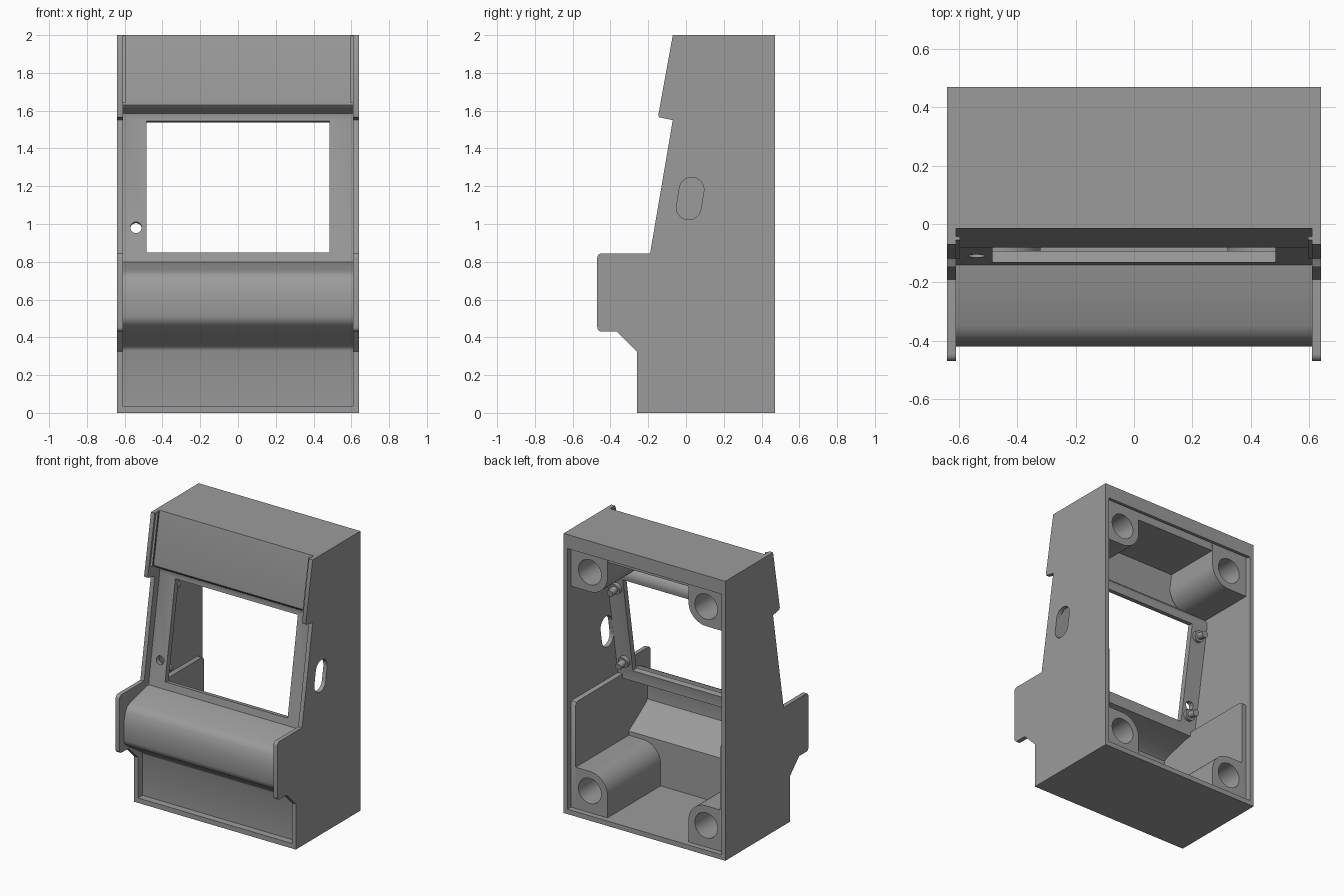
import bpy, bmesh, math
from mathutils import Matrix, Vector

if "Cube" in bpy.data.objects:
    bpy.data.objects.remove(bpy.data.objects["Cube"])

grey = bpy.data.materials.new("grey_plastic")
grey.diffuse_color = (0.33, 0.33, 0.33, 1)
grey.use_nodes = True
grey.node_tree.nodes["Principled BSDF"].inputs["Base Color"].default_value = grey.diffuse_color


def finish(name, bm):
    bmesh.ops.recalc_face_normals(bm, faces=bm.faces)
    me = bpy.data.meshes.new(name)
    bm.to_mesh(me)
    bm.free()
    me.materials.append(grey)
    ob = bpy.data.objects.new(name, me)
    bpy.context.collection.objects.link(ob)
    return ob


def prism(name, pts, a, b, axis="x"):
    """Extrude an outline: (y, z) along x, or (x, z) along y."""
    bm = bmesh.new()
    place = (lambda p, d: (d, p[0], p[1])) if axis == "x" else (lambda p, d: (p[0], d, p[1]))
    lo = [bm.verts.new(place(p, a)) for p in pts]
    hi = [bm.verts.new(place(p, b)) for p in pts]
    bm.faces.new(lo)
    bm.faces.new(hi[::-1])
    for i in range(len(pts)):
        j = (i + 1) % len(pts)
        bm.faces.new((lo[i], lo[j], hi[j], hi[i]))
    return finish(name, bm)


def rod(name, centre, direction, radius, length, n=32):
    bm = bmesh.new()
    rot = Vector(direction).to_track_quat("Z", "Y").to_matrix().to_4x4()
    bmesh.ops.create_cone(bm, cap_ends=True, segments=n, radius1=radius, radius2=radius,
                          depth=length, matrix=Matrix.Translation(centre) @ rot)
    return finish(name, bm)


def activate(ob):
    bpy.ops.object.select_all(action="DESELECT")
    ob.select_set(True)
    bpy.context.view_layer.objects.active = ob


def cut(ob, cutter):
    mod = ob.modifiers.new("cut", "BOOLEAN")
    mod.operation, mod.solver, mod.object = "DIFFERENCE", "EXACT", cutter
    activate(ob)
    bpy.ops.object.modifier_apply(modifier=mod.name)
    bpy.data.objects.remove(cutter)


def arc(cx, cy, r, a0, a1, n=8):
    return [(cx + r * math.cos(math.radians(a0 + (a1 - a0) * i / n)),
             cy + r * math.sin(math.radians(a0 + (a1 - a0) * i / n))) for i in range(n + 1)]


# Slope of the screen panel
tilt = math.atan2(0.127, 0.765)
back = Vector((0, math.cos(tilt), -math.sin(tilt)))


def screen_y(z):
    return -0.14 + (z - 0.8) * 0.166


# Side panels with the cabinet outline
side = ([(0.47, 0), (0.47, 2), (-0.07, 2), (-0.147, 1.575), (-0.143, 1.565), (-0.07, 1.55),
         (-0.19, 0.845)]
        + arc(-0.445, 0.82, 0.025, 90, 180, 5) + arc(-0.445, 0.455, 0.025, 180, 270, 5)
        + [(-0.365, 0.43), (-0.26, 0.325), (-0.26, 0)])
right_side = prism("right_side_panel", side, 0.61, 0.64)
prism("left_side_panel", side, -0.64, -0.61)

# Slanted slot in the right side
slot = arc(0, 0.048, 0.065, 0, 180, 12) + arc(0, -0.048, 0.065, 180, 360, 12)
c, s = math.cos(tilt), math.sin(tilt)
slot = [(0.022 + y * c + z * s, 1.135 - y * s + z * c) for y, z in slot]
cut(right_side, prism("slot_cutter", slot, 0.5, 0.7))

# Continuous front shell: marquee, screen, control panel, kick panel
outer = [(-0.015, 2), (-0.08, 1.645), (-0.08, 1.63), (-0.07, 1.617), (-0.03, 1.597),
         (-0.017, 1.585), (-0.013, 1.565), (-0.14, 0.80), (-0.165, 0.796), (-0.35, 0.75),
         (-0.38, 0.735), (-0.402, 0.705), (-0.42, 0.63), (-0.42, 0.51), (-0.413, 0.485),
         (-0.395, 0.465), (-0.23, 0.355), (-0.215, 0.343), (-0.21, 0.33), (-0.21, 0)]
inner = [(-0.17, 0), (-0.17, 0.36), (-0.365, 0.49), (-0.38, 0.51), (-0.38, 0.64),
         (-0.365, 0.69), (-0.345, 0.705), (-0.17, 0.755), (-0.10, 0.765), (-0.10, 0.80),
         (0.027, 1.56), (0.028, 1.585), (0.01, 1.615), (-0.03, 1.65), (0.03, 2)]
shell = prism("front_shell", outer + inner, -0.615, 0.615)

# Screen opening and round button hole, cut square to the slope
low, high = Vector((0, screen_y(0.85), 0.85)), Vector((0, screen_y(1.545), 1.545))
win = [low - back * 0.06, low + back * 0.1, high + back * 0.1, high - back * 0.06]
cut(shell, prism("window_cutter", [(p.y, p.z) for p in win], -0.485, 0.485))
cut(shell, rod("hole_cutter", (-0.54, screen_y(0.98) + 0.01, 0.98), back, 0.03, 0.2))

# Floor, and top with a groove for the back cover
prism("floor", [(-0.26, 0), (0.47, 0), (0.47, 0.035), (-0.26, 0.035)], -0.615, 0.615)
prism("top", [(0.02, 2), (0.47, 2), (0.47, 1.90), (0.448, 1.90), (0.448, 1.935),
              (0.425, 1.935), (0.425, 1.86), (-0.01, 1.86)], -0.615, 0.615)

liner = [(0.43, 0.02), (0.43, 0.775), (0.42, 0.79), (0.405, 0.795), (-0.11, 0.795),
         (-0.12, 0.78), (-0.35, 0.72), (-0.39, 0.64), (-0.39, 0.51), (-0.37, 0.475),
         (-0.19, 0.345), (-0.19, 0.02)]
rail = [(-0.043, 1.998), (-0.055, 1.998), (-0.12, 1.64), (-0.108, 1.64)]

for sx, label in ((1, "right"), (-1, "left")):
    # Inner lining of the lower side and the marquee rail
    prism(label + "_side_liner", liner, sx * 0.572, sx * 0.615)
    prism(label + "_marquee_rail", rail, sx * 0.595, sx * 0.615)

    # Corner bosses with blind holes
    for level, zc, z_wall, sz, front in (("lower", 0.19, 0.01, 1, -0.19),
                                         ("upper", 1.755, 1.94, -1, -0.01)):
        outline = [(0.615, z_wall), (0.615, zc + sz * 0.14)]
        outline += [(x, zc + sz * z) for x, z in arc(0.46, 0, 0.14, 90, 180, 12)]
        outline.append((0.32, z_wall))
        boss = prism(f"{label}_{level}_boss", [(sx * x, z) for x, z in outline],
                     front, 0.43, "y")
        cut(boss, rod("boss_cutter", (sx * 0.46, 0.35, zc), (0, 1, 0), 0.09, 0.5))

    # Screen mounting posts: collar and pin
    for level, z in (("lower", 0.91), ("upper", 1.47)):
        base = Vector((sx * 0.54, screen_y(z), z))
        rod(f"{label}_{level}_post_collar", base + back * 0.045, back, 0.04, 0.04, 24)
        rod(f"{label}_{level}_post_pin", base + back * 0.075, back, 0.024, 0.09, 24)

# Smooth the rounded surfaces, keep crisp edges
for ob in list(bpy.context.scene.objects):
    activate(ob)
    bpy.ops.object.shade_smooth_by_angle(angle=math.radians(35))
